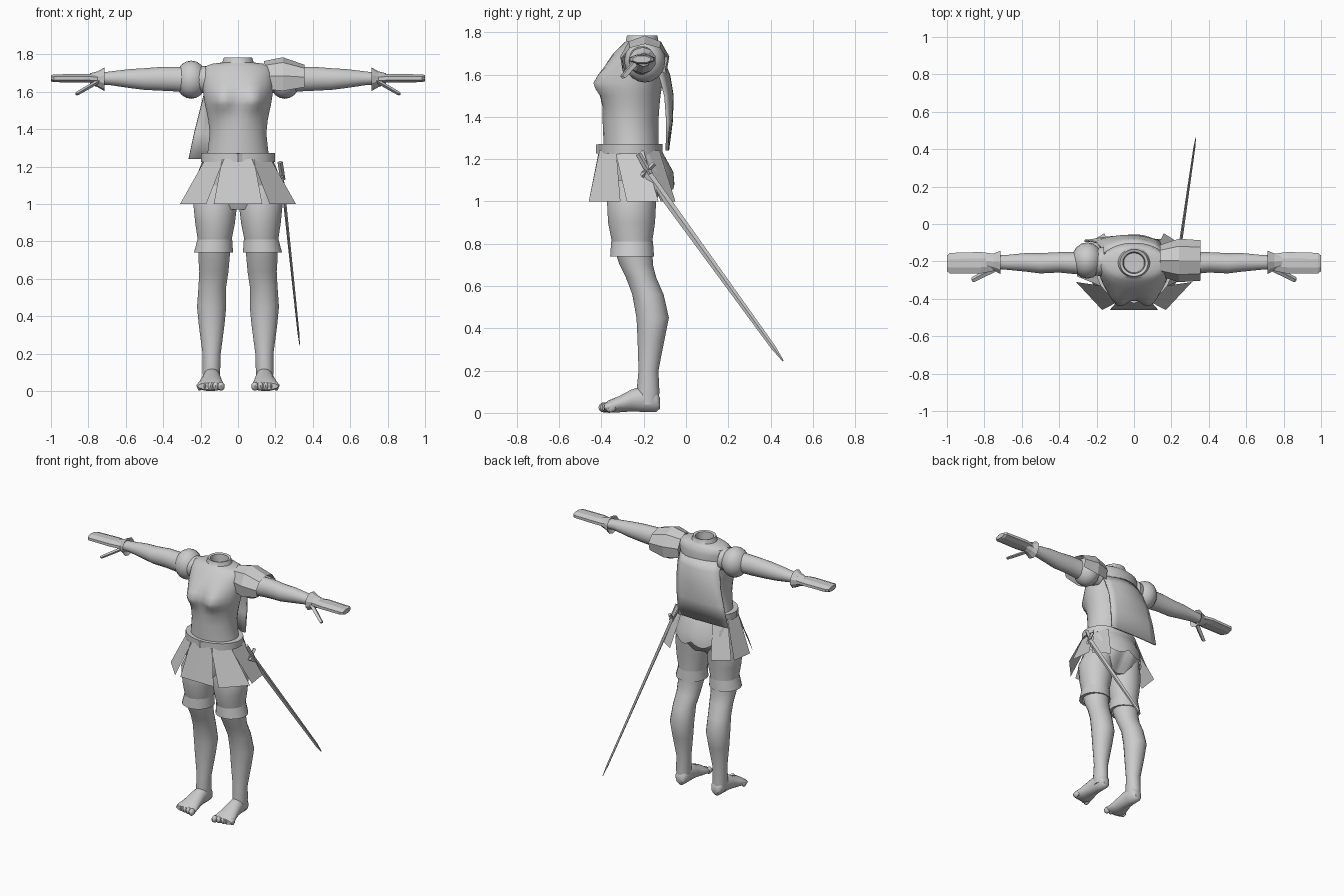
import bpy, bmesh, math
from mathutils import Vector, Matrix

if "Cube" in bpy.data.objects:
    bpy.data.objects.remove(bpy.data.objects["Cube"])

cloth = bpy.data.materials.new("plain grey")
cloth.diffuse_color = (0.6, 0.6, 0.6, 1)
cloth.use_nodes = True
cloth.node_tree.nodes["Principled BSDF"].inputs["Base Color"].default_value = cloth.diffuse_color


def make(name, verts, faces, smooth=True, mirror=False, angle=50):
    me = bpy.data.meshes.new(name)
    me.from_pydata(verts, [], faces)
    me.materials.append(cloth)
    bm = bmesh.new()
    bm.from_mesh(me)
    bmesh.ops.recalc_face_normals(bm, faces=bm.faces)
    bm.to_mesh(me)
    bm.free()
    ob = bpy.data.objects.new(name, me)
    bpy.context.collection.objects.link(ob)
    bpy.ops.object.select_all(action='DESELECT')
    ob.select_set(True)
    bpy.context.view_layer.objects.active = ob
    if smooth:
        bpy.ops.object.shade_smooth_by_angle(angle=math.radians(angle))
    if mirror:
        ob.modifiers.new("mirror", 'MIRROR')
    return ob


def loft(name, axis, sections, n=20, caps=(True, True), shape=None, **kw):
    """Elliptical rings along an axis: (position, min a, max a, min b, max b)."""
    verts, faces = [], []
    for t, a0, a1, b0, b1 in sections:
        for i in range(n):
            u = 2 * math.pi * (i + 0.5) / n
            a = (a0 + a1) / 2 + (a1 - a0) / 2 * math.cos(u)
            b = (b0 + b1) / 2 + (b1 - b0) / 2 * math.sin(u)
            p = {'x': (t, a, b), 'y': (a, t, b), 'z': (a, b, t)}[axis]
            verts.append(shape(*p) if shape else p)
    for k in range(len(sections) - 1):
        for i in range(n):
            j = (i + 1) % n
            faces.append((k * n + i, k * n + j, k * n + n + j, k * n + n + i))
    if caps[0]:
        faces.append(tuple(range(n)))
    if caps[1]:
        faces.append(tuple(range(len(verts) - n, len(verts))))
    return make(name, verts, faces, **kw)


def ball(name, centre, radii, seg=16, rings=10, **kw):
    bm = bmesh.new()
    bmesh.ops.create_uvsphere(bm, u_segments=seg, v_segments=rings, radius=1,
                              matrix=Matrix.Translation(centre) @ Matrix.Diagonal((*radii, 1)))
    bm.verts.index_update()
    v = [tuple(p.co) for p in bm.verts]
    f = [[p.index for p in q.verts] for q in bm.faces]
    bm.free()
    return make(name, v, f, **kw)


def bar(name, p, q, w, h, side=(0, 1, 0), tip=1.0, **kw):
    """Diamond-section bar from p to q, tapered by tip."""
    p, q = Vector(p), Vector(q)
    d = (q - p).normalized()
    s = (Vector(side) - d * d.dot(Vector(side))).normalized()
    o = d.cross(s)
    ring = [s * w, o * h, -s * w, -o * h]
    verts = [p + r for r in ring] + [p.lerp(q, 0.93) + r * (1 + tip) / 2 for r in ring] \
        + [q + r * tip for r in ring]
    faces = [(k + i, k + (i + 1) % 4, k + 4 + (i + 1) % 4, k + 4 + i) for k in (0, 4) for i in range(4)]
    return make(name, verts, faces + [(0, 1, 2, 3), (8, 9, 10, 11)], smooth=False, **kw)


# Torso with bust and seat shaping, open at the neck
def body_shape(x, y, z):
    if y < -0.25:
        y -= 0.06 * math.exp(-((abs(x) - 0.085) / 0.06) ** 2 - ((z - 1.56) / 0.065) ** 2)
    elif z < 1.25:
        y -= 0.03 * math.exp(-(x / 0.03) ** 2)
    return x, y, z


body = [(0.97, .14, -.34, -.16), (1.03, .19, -.37, -.12), (1.11, .2, -.38, -.07),
        (1.19, .185, -.39, -.1), (1.26, .165, -.39, -.13), (1.38, .152, -.395, -.13),
        (1.45, .16, -.395, -.125), (1.5, .17, -.395, -.12), (1.53, .177, -.395, -.115),
        (1.56, .182, -.395, -.11), (1.6, .187, -.39, -.105), (1.64, .19, -.38, -.1),
        (1.7, .19, -.345, -.1), (1.735, .18, -.31, -.11), (1.75, .14, -.295, -.125),
        (1.757, .085, -.285, -.13), (1.785, .075, -.28, -.135), (1.78, .06, -.265, -.15),
        (1.72, .055, -.26, -.155)]
loft("torso", 'z', [(z, -r, r, a, b) for z, r, a, b in body], n=32, shape=body_shape)

# Legs and thigh cuffs
loft("leg", 'z', [
    (1.1, .02, .2, -.35, -.12), (1.0, .003, .24, -.375, -.14), (.9, .015, .23, -.37, -.145),
    (.8, .035, .215, -.35, -.16), (.7, .045, .212, -.315, -.155), (.64, .05, .208, -.285, -.14),
    (.56, .062, .212, -.255, -.105), (.45, .062, .22, -.235, -.08), (.35, .072, .21, -.23, -.1),
    (.2, .092, .19, -.225, -.13), (.1, .095, .19, -.235, -.125), (.04, .1, .185, -.23, -.13)],
    mirror=True)
loft("thigh_cuff", 'z', [(.81, .03, .218, -.355, -.155), (.74, .025, .237, -.36, -.15),
                         (.74, .045, .215, -.34, -.17)], caps=(False, False), mirror=True)

# Feet with toes
loft("foot", 'y', [
    (-.123, .115, .165, .02, .07), (-.14, .1, .18, .004, .11), (-.2, .095, .185, .004, .13),
    (-.26, .09, .195, .006, .11), (-.32, .08, .21, .002, .078), (-.365, .072, .222, 0, .06),
    (-.385, .08, .215, .008, .045)], mirror=True)
for i in range(5):
    ball("toe", (.09 + .029 * i, -.388 + .008 * i, .026), (.019 - .0015 * i, .026, .024),
         seg=8, rings=6, mirror=True)

# Arms, wrist cuffs, flat hands and thumbs
loft("arm", 'x', [
    (.16, -.28, -.12, 1.59, 1.74), (.3, -.27, -.15, 1.6, 1.735), (.4, -.26, -.15, 1.605, 1.735),
    (.5, -.265, -.155, 1.61, 1.727), (.58, -.255, -.155, 1.62, 1.722),
    (.68, -.245, -.165, 1.635, 1.71), (.76, -.24, -.165, 1.64, 1.7)], mirror=True)
loft("wrist_cuff", 'x', [(.79, -.235, -.165, 1.64, 1.7), (.75, -.25, -.155, 1.625, 1.71),
                         (.715, -.27, -.14, 1.605, 1.73), (.73, -.245, -.165, 1.635, 1.705)],
     n=10, caps=(False, False), smooth=False, mirror=True)
loft("hand", 'x', [(.75, -.255, -.155, 1.645, 1.695), (.82, -.27, -.145, 1.648, 1.698),
                   (.985, -.27, -.15, 1.65, 1.695), (1.0, -.255, -.165, 1.655, 1.69)],
     n=8, smooth=False, mirror=True)
bar("thumb", (.74, -.235, 1.66), (.865, -.3, 1.588), .018, .012, tip=.7, mirror=True)

# Puffed sleeves
ball("puff_sleeve", (.25, -.195, 1.665), (.085, .097, .102), mirror=True)

# Shoulder guard: faceted plates wrapped over one shoulder
rows = [(.14, .085, .1), (.24, .118, .12), (.355, .11, .08)]
cols = [math.radians(a) for a in range(-120, 121, 40)]
gv = [(x, -.195 + ry * math.sin(a), 1.665 + rz * math.cos(a)) for x, ry, rz in rows for a in cols]
gf = [(k * 7 + i, k * 7 + i + 1, k * 7 + 8 + i, k * 7 + 7 + i) for k in range(2) for i in range(6)]
make("shoulder_guard", gv, gf, smooth=False)

# Belt and buckle
loft("belt", 'z', [(1.225, -.185, .185, -.405, -.12), (1.225, -.2, .2, -.415, -.11),
                   (1.272, -.2, .2, -.415, -.11), (1.272, -.16, .16, -.385, -.13)],
     caps=(False, False), angle=30)
bar("buckle", (0, -.413, 1.226), (0, -.413, 1.27), .025, .012, side=(1, 0, 0))

# Skirt panels: top edge then bottom edge, mirrored left to right
panels = [[(0, -.412), (.085, -.408), (.13, -.46), (0, -.46)],
          [(.075, -.41), (.175, -.33), (.31, -.31), (.17, -.46)],
          [(.17, -.335), (.185, -.2), (.285, -.13), (.305, -.28)],
          [(.18, -.21), (.12, -.125), (.16, -.05), (.27, -.12)]]
for p in panels:
    make("skirt_panel", [(x, y, 1.24 if i < 2 else 1.0) for i, (x, y) in enumerate(p)],
         [(0, 1, 2, 3)], smooth=False, mirror=True)

# Scalloped short hem at the back
hv, m = [], 24
for i in range(m + 1):
    a = math.radians(10 + 160 * i / m)
    hv += [(.185 * math.cos(a), -.25 + .135 * math.sin(a), 1.24),
           (.21 * math.cos(a), -.25 + .19 * math.sin(a), 1.14),
           (.22 * math.cos(a), -.25 + .195 * math.sin(a), 1.085 - .03 * abs(math.sin(math.pi * i / 6)))]
make("back_hem", hv, [(3 * i + k, 3 * i + 3 + k, 3 * i + 4 + k, 3 * i + 1 + k)
                      for i in range(m) for k in (0, 1)])

# Short cape hanging off centre, bowed outward
cv, m, rows = [], 8, [(1.66, -.17, .15, -.1), (1.6, -.18, .15, -.075), (1.5, -.205, .14, -.058),
                      (1.38, -.235, .13, -.062), (1.24, -.265, .12, -.08)]
for z, x0, x1, y in rows:
    for i in range(m + 1):
        t = i / m
        cv.append((x0 + (x1 - x0) * t, y - .045 * (2 * t - 1) ** 2 * (z - 1.2) / .4, z))
cape = make("cape", cv, [(k * 9 + i, k * 9 + i + 1, k * 9 + 10 + i, k * 9 + 9 + i)
                         for k in range(4) for i in range(m)])
thick = cape.modifiers.new("thickness", 'SOLIDIFY')
thick.thickness = .012

# Sword at the hip
bar("sword_blade", (.235, -.195, 1.15), (.33, .46, .245), .02, .009, side=(0, 1, 1), tip=.15)
bar("sword_grip", (.225, -.225, 1.225), (.24, -.17, 1.13), .014, .014)
bar("sword_guard", (.235, -.21, 1.12), (.235, -.15, 1.18), .012, .012, side=(1, 0, 0))
